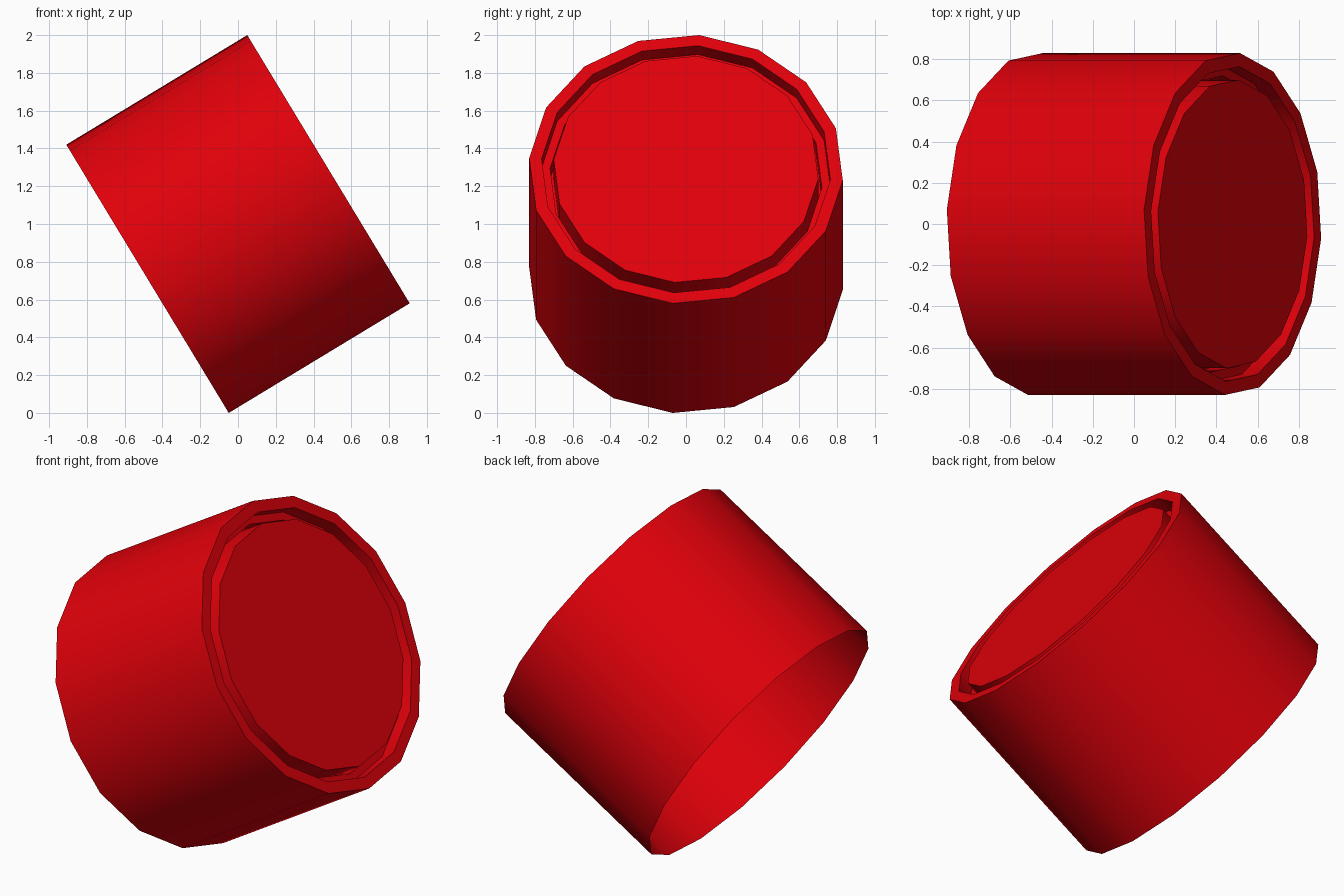
import bpy, bmesh, math
from mathutils import Vector

if "Cube" in bpy.data.objects:
    bpy.data.objects.remove(bpy.data.objects["Cube"])

SIDES, LENGTH, TILT = 16, 1.12, math.radians(31.2)
PHASE = math.radians(4.8)

red = bpy.data.materials.new("red")
red.diffuse_color = (0.75, 0.0, 0.003, 1)
red.use_nodes = True
red.node_tree.nodes["Principled BSDF"].inputs["Base Color"].default_value = red.diffuse_color

# Axis points right and up; "up" is the tilted upright direction of the end face
axis = Vector((math.cos(TILT), 0, math.sin(TILT)))
up = Vector((-math.sin(TILT), 0, math.cos(TILT)))
side = Vector((0, 1, 0))
centre = Vector((0, 0, 1))


def lathe(name, profile):
    """Revolve (radius, distance along axis) points and cap the last ring."""
    bm = bmesh.new()
    rings = []
    for r, d in profile:
        ring = []
        for i in range(SIDES):
            a = PHASE + 2 * math.pi * i / SIDES
            ring.append(bm.verts.new(centre + axis * d + (up * math.cos(a) + side * math.sin(a)) * r))
        rings.append(ring)
    for a, b in zip(rings, rings[1:]):
        for i in range(SIDES):
            j = (i + 1) % SIDES
            bm.faces.new((a[j], a[i], b[i], b[j]))
    bm.faces.new(rings[-1])
    bm.normal_update()
    # Make every face agree with the cap, which looks along the axis
    bmesh.ops.recalc_face_normals(bm, faces=bm.faces)
    bm.normal_update()
    bm.faces.ensure_lookup_table()
    if bm.faces[-1].normal.dot(axis) < 0:
        bmesh.ops.reverse_faces(bm, faces=bm.faces)
    mesh = bpy.data.meshes.new(name)
    bm.to_mesh(mesh)
    bm.free()
    obj = bpy.data.objects.new(name, mesh)
    bpy.context.collection.objects.link(obj)
    mesh.materials.append(red)
    bpy.context.view_layer.objects.active = obj
    obj.select_set(True)
    bpy.ops.object.shade_smooth_by_angle(angle=math.radians(30))
    return obj


# Tilted drum: open back, front rim, stepped groove, flush centre disc
h = LENGTH / 2
lathe("grooved_drum", [(0.833, -h), (0.833, h), (0.767, h),
                       (0.767, h - 0.09), (0.722, h - 0.09),
                       (0.722, h - 0.2), (0.703, h - 0.2), (0.703, h)])
